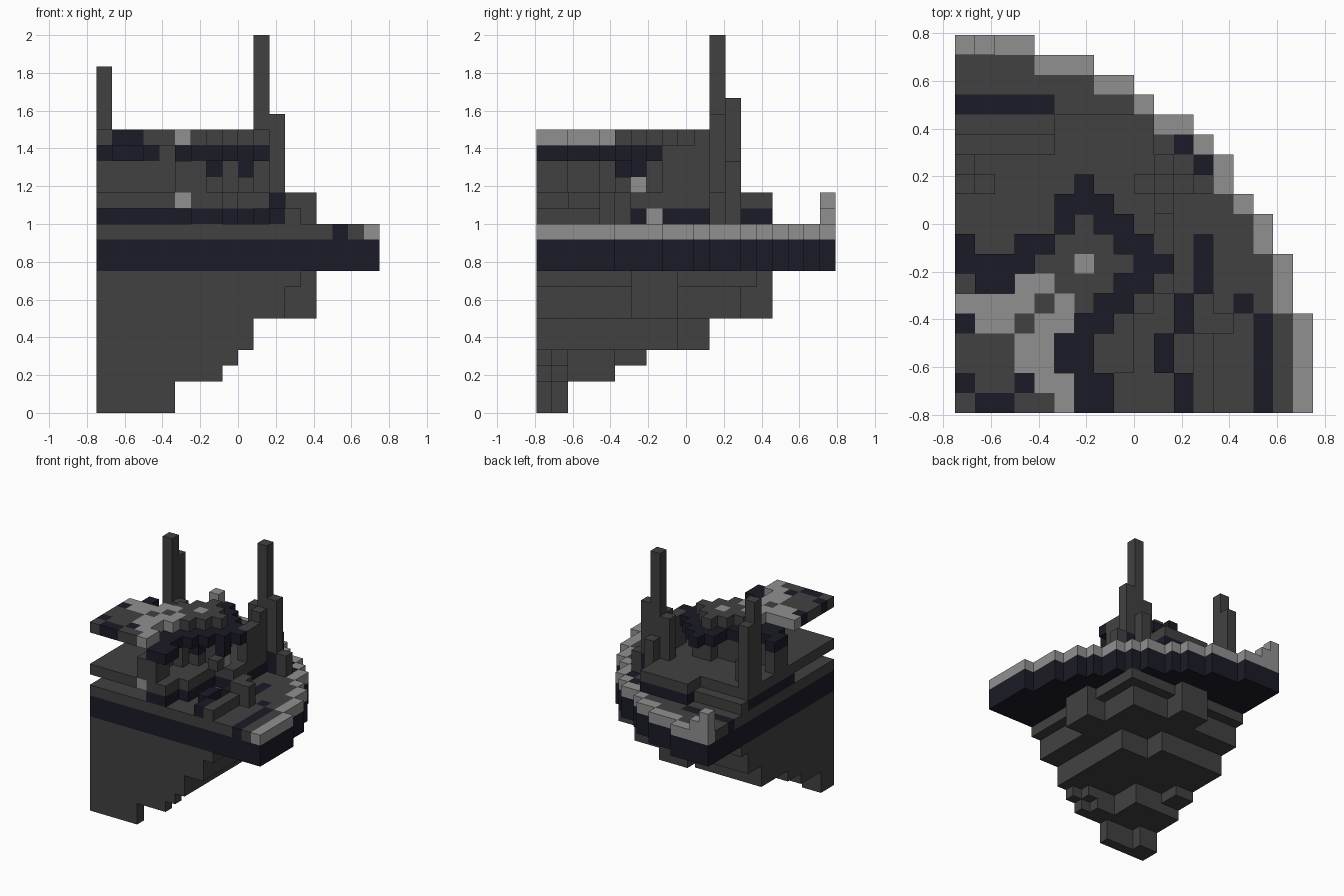
import bpy
import bmesh
from mathutils import Vector

if "Cube" in bpy.data.objects:
    bpy.data.objects.remove(bpy.data.objects["Cube"], do_unlink=True)

U = 1 / 12
ORIGIN = Vector((-0.75, -9.5 * U, 0))


def material(name, rgb):
    mat = bpy.data.materials.new(name)
    mat.use_nodes = True
    mat.diffuse_color = (*rgb, 1)
    mat.node_tree.nodes["Principled BSDF"].inputs["Base Color"].default_value = (*rgb, 1)
    return mat


MATS = [material("dark stone", (0.053, 0.053, 0.053)),
        material("navy stone", (0.011, 0.011, 0.02)),
        material("pale stone", (0.28, 0.28, 0.28))]
DARK, NAVY, PALE = range(3)
grid = {}


def block(part, colour, i, j, k):
    """Fill a half-open cell range along each axis."""
    for a in range(*i):
        for b in range(*j):
            for c in range(*k):
                grid[a, b, c] = (part, colour)


def rows(part, colour, widths, k):
    """Fill rows from the cut side; widths are runs of (rows, width)."""
    j = 0
    for count, width in widths:
        block(part, colour, (0, width), (j, j + count), k)
        j += count


# Stepped rock under the disc
rows("rock_tip", DARK, [(1, 5), (1, 2)], (0, 2))
rows("rock_lower_step", DARK, [(1, 8), (1, 7), (3, 5)], (2, 3))
rows("rock_lower_step", DARK, [(1, 9), (1, 8), (3, 5), (2, 2)], (3, 4))
rows("rock_middle", DARK, [(9, 10), (2, 7)], (4, 6))
rows("rock_upper", DARK, [(13, 12)], (6, 8))
rows("rock_upper", DARK, [(14, 13)], (8, 9))
block("rock_upper", DARK, (12, 14), (6, 9), (6, 9))
block("rock_upper", DARK, (5, 8), (13, 15), (6, 9))

# Round disc, floor and pale rim
DISC = [(5, 18), (3, 17), (2, 16), (1, 15), (2, 14), (1, 13),
        (1, 12), (1, 10), (1, 9), (1, 7), (1, 4)]
rows("disc", NAVY, DISC, (9, 11))
rows("floor", DARK, DISC, (11, 12))
edge = [w for n, w in DISC for _ in range(n)] + [0]
for j in range(19):
    block("rim", PALE, (min(edge[j + 1], edge[j] - 1), edge[j]), (j, j + 1), (11, 12))
block("rim", PALE, (0, 1), (18, 19), (12, 14))
block("rim", PALE, (1, 2), (18, 19), (12, 13))

# Navy veins in the floor
for i, j in [((15, 16), (0, 5)), ((14, 15), (5, 6)), ((12, 13), (6, 9)),
             ((0, 5), (15, 16)), ((11, 12), (13, 14)), ((12, 13), (12, 13))]:
    block("floor", NAVY, i, j, (11, 12))

# Lower terrace: recessed navy course with an overhanging dark slab
rows("terrace_course", NAVY, [(2, 8), (4, 9), (7, 11), (1, 10)], (12, 13))
block("terrace_course", NAVY, (5, 10), (14, 15), (12, 13))
block("terrace_course", PALE, (10, 11), (7, 8), (12, 13))
for j in range(6):
    for i in range(6):
        grid.pop((i, j, 12), None)
rows("terrace_slab", DARK, [(2, 8), (4, 9), (7, 11)], (13, 14))
block("terrace_slab", DARK, (5, 10), (13, 15), (13, 14))
block("terrace_slab", DARK, (0, 5), (13, 14), (12, 13))
block("terrace_slab", PALE, (5, 6), (0, 1), (13, 14))

# Loose stones on the floor
block("floor_stones", NAVY, (11, 12), (0, 2), (12, 13))
block("floor_stones", NAVY, (10, 11), (2, 4), (12, 13))
block("floor_stones", NAVY, (11, 12), (4, 6), (12, 13))
block("floor_stones", DARK, (12, 13), (0, 4), (12, 13))
block("floor_stones", DARK, (12, 13), (4, 6), (12, 14))
block("floor_stones", DARK, (13, 14), (4, 5), (12, 14))
block("floor_stones", DARK, (12, 13), (11, 12), (12, 14))

# Inner wall around the hollow hall
WALL = [(5, 7), (5, 7), (5, 6), (5, 6), (6, 7), (6, 8), (5, 9), (0, 9), (3, 8), (6, 8)]
for j, span in enumerate(WALL):
    block("hall_wall", DARK, span, (j, j + 1), (14, 16))
block("hall_wall", DARK, (0, 1), (8, 9), (14, 16))

# Navy cornice and hanging stones
CORNICE = [(6, 8), (6, 8), (5, 7), (5, 7), (6, 8), (6, 9), (5, 10),
           (0, 11), (3, 10), (5, 9), (5, 8), (6, 7)]
for j, span in enumerate(CORNICE):
    block("cornice", NAVY, span, (j, j + 1), (16, 17))
block("cornice", NAVY, (1, 3), (6, 7), (16, 17))
block("cornice", NAVY, (0, 1), (8, 9), (16, 17))
block("cornice", DARK, (4, 5), (7, 8), (16, 17))
block("hanging_stones", NAVY, (7, 8), (5, 6), (15, 16))
block("hanging_stones", NAVY, (9, 10), (6, 7), (15, 16))
block("hanging_stones", PALE, (9, 10), (6, 7), (14, 15))
block("hanging_stones", DARK, (9, 10), (5, 6), (14, 15))

# Patterned roof slab
ROOF = ["dnnddp", "nddnpp", "dddpp", "dddpp", "nppdpp", "ppppdpd",
        "...ppddd", "....ddpdd", ".....ddd", "......d"]
for j, line in enumerate(ROOF):
    for i, mark in enumerate(line):
        if mark != ".":
            grid[i, j, 17] = ("roof_slab", "dnp".index(mark))

# Towers with their buttresses
for part, i, j, top in [("left_tower", 10, 11, 24), ("left_tower", 11, 11, 19),
                        ("left_tower", 10, 10, 18), ("left_tower", 9, 11, 18),
                        ("left_tower", 10, 9, 17), ("left_tower", 10, 8, 17),
                        ("left_tower", 10, 12, 16), ("right_tower", 0, 11, 22),
                        ("right_tower", 0, 12, 20), ("right_tower", 1, 11, 16)]:
    block(part, DARK, (i, i + 1), (j, j + 1), (13, top))
block("left_tower", DARK, (10, 11), (12, 13), (12, 13))
block("left_tower", NAVY, (11, 12), (11, 12), (12, 14))

# Mesh each part from its exposed cell faces
AXES = [Vector(v) for v in ((1, 0, 0), (0, 1, 0), (0, 0, 1))]
for part in sorted({p for p, _ in grid.values()}):
    bm = bmesh.new()
    for cell, (owner, colour) in grid.items():
        if owner != part:
            continue
        centre = Vector(cell) + Vector((0.5, 0.5, 0.5))
        for n in range(3):
            for sign in (-1, 1):
                normal = AXES[n] * sign
                if tuple(int(c) for c in Vector(cell) + normal) in grid:
                    continue
                s, t = AXES[(n + 1) % 3] * 0.5, AXES[(n + 2) % 3] * 0.5 * sign
                mid = centre + normal * 0.5
                corners = (mid - s - t, mid + s - t, mid + s + t, mid - s + t)
                face = bm.faces.new([bm.verts.new(ORIGIN + c * U) for c in corners])
                face.material_index = colour
    bmesh.ops.remove_doubles(bm, verts=bm.verts, dist=U / 100)
    mesh = bpy.data.meshes.new(part)
    bm.to_mesh(mesh)
    bm.free()
    for mat in MATS:
        mesh.materials.append(mat)
    bpy.context.collection.objects.link(bpy.data.objects.new(part, mesh))
